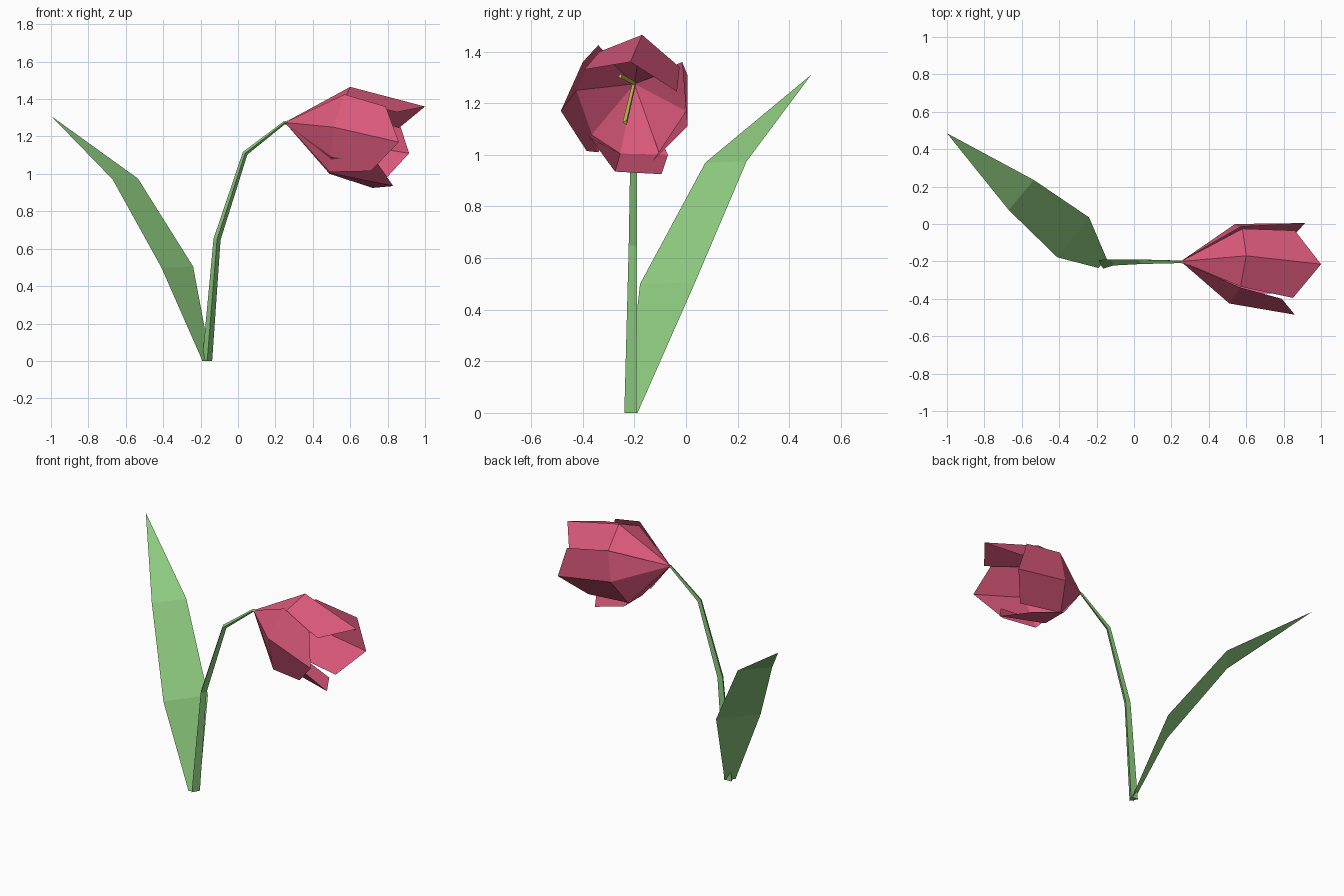
import bpy, math
from mathutils import Vector

if "Cube" in bpy.data.objects:
    bpy.data.objects.remove(bpy.data.objects["Cube"])


def material(name, rgb):
    m = bpy.data.materials.new(name)
    m.diffuse_color = (*rgb, 1)
    m.use_nodes = True
    m.node_tree.nodes["Principled BSDF"].inputs["Base Color"].default_value = m.diffuse_color
    return m


GREEN = material("leaf green", (0.28, 0.62, 0.22))
PINK = material("petal pink", (0.71, 0.10, 0.20))
YELLOW = material("stamen yellow", (0.58, 0.52, 0.08))


def build(name, verts, faces, mat):
    me = bpy.data.meshes.new(name)
    me.from_pydata([tuple(v) for v in verts], [], faces)
    me.materials.append(mat)
    me.update()
    ob = bpy.data.objects.new(name, me)
    bpy.context.collection.objects.link(ob)
    return ob


def tube(name, path, radii, mat, sides=3):
    """Flat-faced tube with one corner towards the front (-y)."""
    pts = [Vector(p) for p in path]
    n = len(pts)
    verts, faces = [], []
    for i, p in enumerate(pts):
        t = (pts[min(i + 1, n - 1)] - pts[max(i - 1, 0)]).normalized()
        if i == 0 and p.z == 0:
            t = Vector((0, 0, 1))          # flat cut on the ground
        u = Vector((0, 1, 0)).cross(t).normalized()
        v = t.cross(u)
        for k in range(sides):
            a = -math.pi / 2 + k * 2 * math.pi / sides
            verts.append(p + radii[i] * (math.cos(a) * u + math.sin(a) * v))
    for i in range(n - 1):
        for k in range(sides):
            a, b = i * sides + k, i * sides + (k + 1) % sides
            faces.append((a, b, b + sides, a + sides))
    faces.append(tuple(reversed(range(sides))))
    faces.append(tuple(range((n - 1) * sides, n * sides)))
    return build(name, verts, faces, mat)


# Bent stem
BASE = (0.25, -0.2, 1.275)
tube("stem", [(-0.165, -0.208, 0), (-0.112, -0.2, 0.65),
              (0.038, -0.198, 1.11), BASE],
     [0.031, 0.022, 0.016, 0.009], GREEN)

# Leaf blade: left and right edges, then the tip
leaf = [(-0.19, -0.235, 0), (-0.145, -0.188, 0),
        (-0.41, -0.178, 0.50), (-0.24, 0.035, 0.505),
        (-0.67, 0.075, 0.97), (-0.535, 0.235, 0.975),
        (-1.0, 0.485, 1.31)]
build("leaf", leaf, [(0, 1, 3, 2), (2, 3, 5, 4), (4, 5, 6)], GREEN)

# Petals: three points across the belly, three across the pointed rim
petals = {
    "top_petal": [(0.57, -0.335, 1.40), (0.60, -0.17, 1.465), (0.58, -0.025, 1.34),
                  (0.85, -0.395, 1.33), (1.0, -0.215, 1.36), (0.86, -0.035, 1.245)],
    "front_petal": [(0.49, -0.34, 1.01), (0.51, -0.425, 1.25), (0.57, -0.34, 1.425),
                    (0.71, -0.385, 1.015), (0.86, -0.485, 1.17), (0.79, -0.40, 1.36)],
    "bottom_petal": [(0.49, -0.07, 1.0), (0.485, -0.255, 1.005), (0.50, -0.385, 1.09),
                     (0.72, -0.095, 0.925), (0.83, -0.275, 0.935), (0.74, -0.37, 1.065)],
    "back_petal": [(0.57, -0.015, 1.36), (0.54, 0.0, 1.17), (0.49, -0.105, 1.01),
                   (0.85, 0.005, 1.31), (0.915, 0.005, 1.11), (0.79, -0.13, 0.975)],
}
for name, pts in petals.items():
    build(name, [BASE] + pts,
          [(0, 1, 2), (0, 2, 3), (1, 4, 5, 2), (2, 5, 6, 3)], PINK)

# Stamens inside the flower
for name, end in (("lower_stamen", (0.58, -0.235, 1.125)),
                  ("upper_stamen", (0.58, -0.255, 1.305))):
    tube(name, [BASE, end], [0.009, 0.011], YELLOW)
